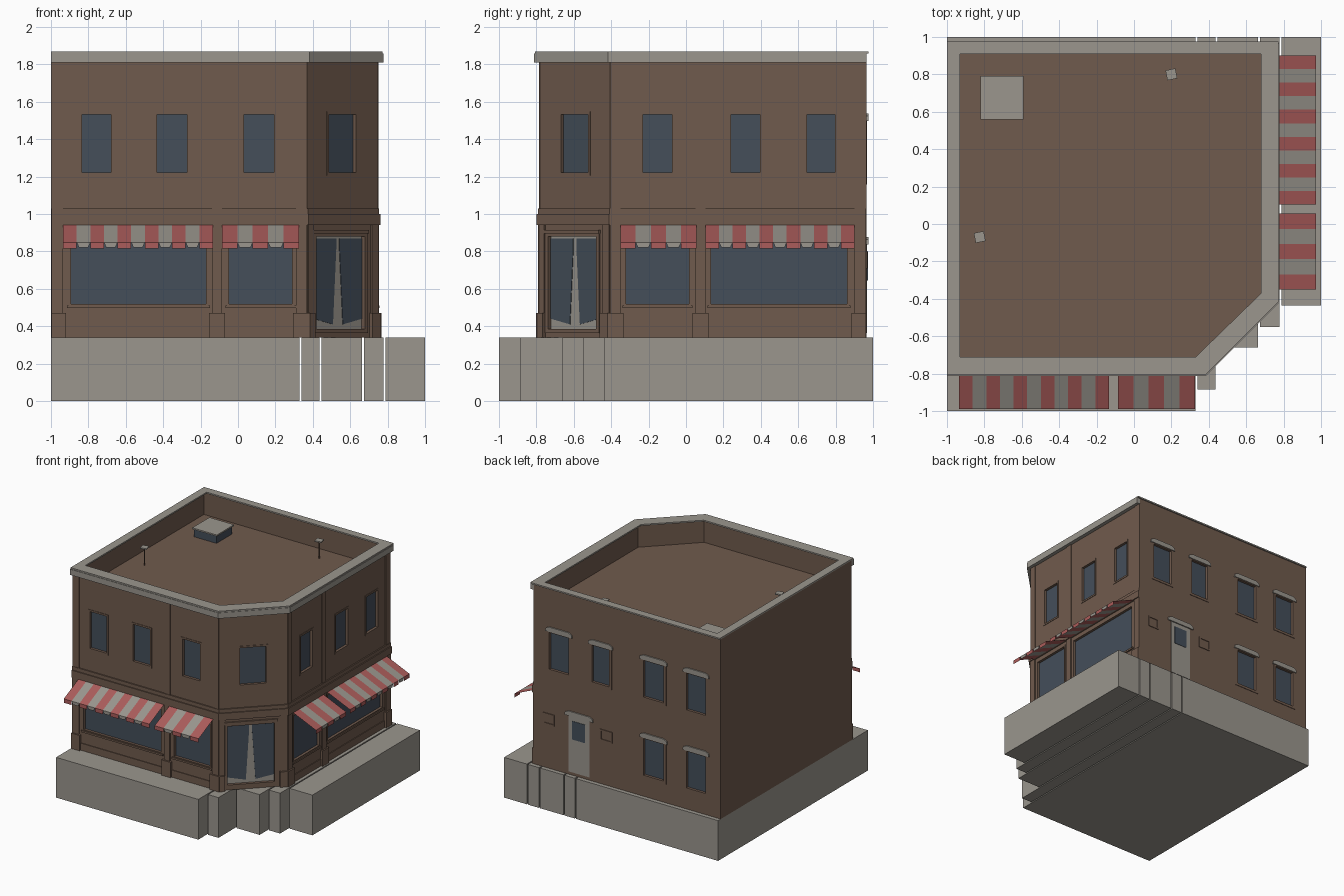
import bpy
import bmesh
from mathutils import Matrix, Vector

if "Cube" in bpy.data.objects:
    bpy.data.objects.remove(bpy.data.objects["Cube"])


def material(name, r, g, b):
    m = bpy.data.materials.new(name)
    m.use_nodes = True
    m.diffuse_color = (r, g, b, 1)
    m.node_tree.nodes["Principled BSDF"].inputs["Base Color"].default_value = (r, g, b, 1)
    return m


BROWN = material("brown brick", 0.163, 0.104, 0.074)
GREY = material("grey stone", 0.325, 0.305, 0.27)
GLASS = material("dark blue glass", 0.058, 0.077, 0.102)
RED = material("awning red", 0.41, 0.108, 0.104)


def finish(name, bm, *mats, solid=True):
    if solid:
        bmesh.ops.recalc_face_normals(bm, faces=bm.faces)
    mesh = bpy.data.meshes.new(name)
    bm.to_mesh(mesh)
    bm.free()
    for m in mats:
        mesh.materials.append(m)
    obj = bpy.data.objects.new(name, mesh)
    bpy.context.collection.objects.link(obj)
    return obj


def loft(bm, lower, upper, caps=True):
    """Join two matching loops of points, closing both ends."""
    a = [bm.verts.new(p) for p in lower]
    b = [bm.verts.new(p) for p in upper]
    for i in range(len(a)):
        j = (i + 1) % len(a)
        bm.faces.new((a[i], a[j], b[j], b[i]))
    if caps:
        bm.faces.new(a)
        bm.faces.new(b)
    return a, b


def prism(name, pts, z0, z1, mat):
    bm = bmesh.new()
    loft(bm, [(x, y, z0) for x, y in pts], [(x, y, z1) for x, y in pts])
    return finish(name, bm, mat)


def ring(name, outer, inner, z0, z1, mat):
    bm = bmesh.new()
    oa, ob = loft(bm, [(*p, z0) for p in outer], [(*p, z1) for p in outer], False)
    ia, ib = loft(bm, [(*p, z0) for p in inner], [(*p, z1) for p in inner], False)
    for o, i in ((oa, ia), (ob, ib)):
        for k in range(len(o)):
            n = (k + 1) % len(o)
            bm.faces.new((o[k], o[n], i[n], i[k]))
    return finish(name, bm, mat)


def rect(a, b, c, d):
    return [(a, c), (b, c), (b, d), (a, d)]


def wall_frame(origin, along, out):
    """Wall space: first axis along the wall, second outward, third up."""
    m = Matrix((Vector(along).normalized(), Vector(out).normalized(), (0, 0, 1))).transposed().to_4x4()
    m.translation = origin
    return m


FRONT = wall_frame((0, -0.78, 0), (1, 0, 0), (0, -1, 0))
RIGHT = wall_frame((0.745, 0, 0), (0, 1, 0), (1, 0, 0))
BACK = wall_frame((0, 0.965, 0), (1, 0, 0), (0, 1, 0))
CORNER = wall_frame((0.5575, -0.5925, 0), (1, 1, 0), (1, -1, 0))
RECESS = -0.02
openings = bmesh.new()


def extrude(bm, wall, pts, d0, d1):
    loft(bm, *[[wall @ Vector((u, d, z)) for u, z in pts] for d in (d0, d1)])


def plates(name, wall, shapes, depth, mat, start=-0.005):
    """Outlines (along, up) extruded outward from a wall."""
    bm = bmesh.new()
    for pts in shapes:
        extrude(bm, wall, pts, start, depth)
    return finish(name, bm, mat)


def surround(u0, u1, z0, z1, t):
    return [rect(u0 - t, u0, z0 - t, z1 + t), rect(u1, u1 + t, z0 - t, z1 + t),
            rect(u0, u1, z0 - t, z0), rect(u0, u1, z1, z1 + t)]


def windows(name, wall, spans, z0, z1, t=0.015):
    """Recessed panes with a slim flat surround."""
    panes = [rect(a, b, z0, z1) for a, b in spans]
    for pane in panes:
        extrude(openings, wall, pane, RECESS, 0.05)
    plates(name + "_glass", wall, panes, RECESS + 0.002, GLASS, RECESS - 0.01)
    frames = [s for a, b in spans for s in surround(a, b, z0, z1, t)]
    plates(name + "_frames", wall, frames, 0.004, BROWN)


def footprint(d, left=-1.0, back=0.965):
    k = 0.414 * d
    return [(left, -0.78 - d), (0.37 + k, -0.78 - d), (0.745 + d, -0.405 - k),
            (0.745 + d, back), (left, back)]


# Stepped pavement base, in separate blocks
for i, (x0, x1, y0) in enumerate([(-1, 0.329, -1), (0.339, 0.437, -0.885), (0.447, 0.664, -0.66),
                                  (0.674, 0.778, -0.55), (0.788, 1, -0.435)]):
    prism(f"pavement_block_{i + 1}", rect(x0, x1, y0, 1), 0, 0.34, GREY)

# Main body, thin parapet, belt course, coping and street cornice
body = prism("building_body", footprint(0), 0.34, 1.655, BROWN)
ring("parapet", footprint(0), footprint(-0.02, -0.98, 0.945), 1.655, 1.858, BROWN)
coping_edge = [(-0.93, -0.71), (0.33, -0.71), (0.68, -0.37), (0.68, 0.91), (-0.93, 0.91)]
ring("coping", footprint(0.028, -1, 0.975), coping_edge, 1.858, 1.87, GREY)
prism("cornice", footprint(0.032)[:4] + footprint(0)[3::-1], 1.81, 1.858, GREY)
prism("belt_course", footprint(0.018, -0.998, 0.963), 0.94, 1.0, BROWN)
prism("belt_moulding", footprint(0.01, -0.998, 0.963), 1.0, 1.03, BROWN)

# Roof skylight and small vents
prism("skylight_sides", rect(-0.81, -0.60, 0.57, 0.78), 1.655, 1.72, GLASS)
prism("skylight_lid", rect(-0.82, -0.59, 0.56, 0.79), 1.72, 1.732, GREY)
for i, (x, y) in enumerate([(0.2, 0.8), (-0.825, -0.07)]):
    prism(f"vent_pipe_{i + 1}", rect(x - 0.004, x + 0.004, y - 0.004, y + 0.004), 1.655, 1.80, BROWN)
    cap = prism(f"vent_cap_{i + 1}", rect(-0.027, 0.027, -0.027, 0.027), 1.80, 1.81, GREY)
    cap.location = (x, y, 0)
    cap.rotation_euler.z = 0.2

# Upper street windows
windows("front_upper", FRONT, [(-0.834, -0.68), (-0.433, -0.273), (0.032, 0.192)], 1.222, 1.533)
windows("right_upper", RIGHT, [(-0.23, -0.075), (0.24, 0.396), (0.647, 0.797)], 1.222, 1.533)
windows("corner_upper", CORNER, [(-0.105, 0.1)], 1.222, 1.533)

# Shop fronts: glass, sills, rails, pilasters
SHOPS = {
    "front": (FRONT, [(-0.893, -0.171), (-0.048, 0.289)],
              [(-0.998, -0.935), (-0.14, -0.085), (0.31, 0.37)], 0.21,
              [(-0.935, -0.134, 11), (-0.086, 0.326, 5)]),
    "right": (RIGHT, [(-0.32, 0.016), (0.134, 0.86)],
              [(-0.405, -0.35), (0.05, 0.105), (0.90, 0.963)], 0.228,
              [(-0.35, 0.055, 5), (0.105, 0.90, 11)]),
}


def awning(name, wall, u0, u1, count, reach):
    """Thin striped sheet with a flap hanging from each stripe."""
    bm = bmesh.new()
    w = (u1 - u0) / count
    for i in range(count):
        a, b = u0 + i * w, u0 + (i + 1) * w
        cut = 0.012 * (i % 2)
        sheet = [(a, 0.015, 0.94), (b, 0.015, 0.94), (b, reach, 0.848), (a, reach, 0.848)]
        flap = [(a, reach, 0.848), (b, reach, 0.848),
                (b - cut, reach, 0.815 + cut / 2), (a + cut, reach, 0.815 + cut / 2)]
        for quad in (sheet, flap):
            f = bm.faces.new([bm.verts.new(wall @ Vector(p)) for p in quad])
            f.material_index = i % 2
            f.normal_update()
            if f.normal.dot(wall.col[1].to_3d()) < 0:
                f.normal_flip()
    finish(name, bm, RED, GREY, solid=False)


for side, (wall, panes, piers, reach, covers) in SHOPS.items():
    windows(side + "_shop", wall, panes, 0.52, 0.90, 0.012)
    plates(side + "_sills", wall, [rect(a - 0.02, b + 0.02, 0.497, 0.512) for a, b in panes], 0.012, BROWN)
    plates(side + "_base_rails", wall, [rect(a - 0.03, b + 0.03, 0.34, 0.40) for a, b in panes], 0.006, BROWN)
    plates(side + "_pilasters", wall, [rect(a, b, 0.34, 0.94) for a, b in piers], 0.010, BROWN)
    plates(side + "_upper_pilasters", wall, [rect(a, b, 1.03, 1.81) for a, b in piers], 0.006, BROWN)
    feet = [rect(max(a - 0.015, -0.998), min(b + 0.015, 0.963), 0.34, 0.47) for a, b in piers]
    plates(side + "_pilaster_feet", wall, feet, 0.022, BROWN)
    for i, (a, b, n) in enumerate(covers):
        awning(f"{side}_awning_{i + 1}", wall, a, b, n, reach)

# Corner entrance: recessed double glazed doors between pilasters
extrude(openings, CORNER, rect(-0.2, 0.165, 0.385, 0.88), RECESS, 0.05)
plates("entrance_frame", CORNER, surround(-0.20, 0.165, 0.385, 0.88, 0.022), 0.006, BROWN)
plates("entrance_head", CORNER, [rect(-0.225, 0.19, 0.895, 0.915)], 0.012, BROWN)
plates("entrance_pilasters", CORNER, [rect(-0.264, -0.225, 0.34, 0.94), rect(0.215, 0.264, 0.34, 0.94)],
       0.010, BROWN)
plates("entrance_pilaster_feet", CORNER, [rect(-0.27, -0.225, 0.34, 0.47), rect(0.205, 0.27, 0.34, 0.47)],
       0.022, BROWN)
plates("entrance_doors", CORNER, [rect(-0.2, 0.165, 0.385, 0.88)], RECESS + 0.002, GREY, RECESS - 0.01)
plates("entrance_glass", CORNER,
       [[(-0.2, 0.44), (-0.055, 0.41), (-0.03, 0.82), (-0.03, 0.87), (-0.2, 0.87)],
        [(0.165, 0.44), (0.02, 0.41), (-0.006, 0.82), (-0.006, 0.87), (0.165, 0.87)]],
       RECESS + 0.005, GLASS, RECESS)


# Back wall windows with stone lintels
def lintel(a, b, z):
    return [(a - 0.035, z), (b + 0.035, z), (b + 0.03, z + 0.025), (b, z + 0.04),
            (a, z + 0.04), (a - 0.03, z + 0.025)]


columns = [(0.42, 0.60), (0.04, 0.20), (-0.47, -0.28), (-0.86, -0.684)]
for name, spans, z0, z1 in (("back_upper", columns, 1.18, 1.49), ("back_lower", columns[2:], 0.52, 0.83)):
    windows(name, BACK, spans, z0, z1, 0.022)
    plates(name + "_lintels", BACK, [lintel(a, b, z1 + 0.008) for a, b in spans], 0.01, GREY)

# Back door and wall vents
plates("back_door", BACK, [rect(0.225, 0.42, 0.365, 0.835)], 0.004, GREY)
plates("back_door_glass", BACK, [rect(0.265, 0.385, 0.645, 0.80)], 0.007, GLASS)
plates("back_door_lintel", BACK, [lintel(0.225, 0.42, 0.838)], 0.01, GREY)
plates("back_vent_frames", BACK, surround(0.565, 0.645, 0.72, 0.79, 0.012)
       + surround(0.025, 0.115, 0.72, 0.79, 0.012), 0.006, BROWN)

# Cut the recessed openings into the body
cutter = finish("opening_cutter", openings, BROWN)
cutter.hide_render = True
cutter.hide_viewport = True
cut = body.modifiers.new("openings", "BOOLEAN")
cut.operation = "DIFFERENCE"
cut.solver = "EXACT"
cut.object = cutter
